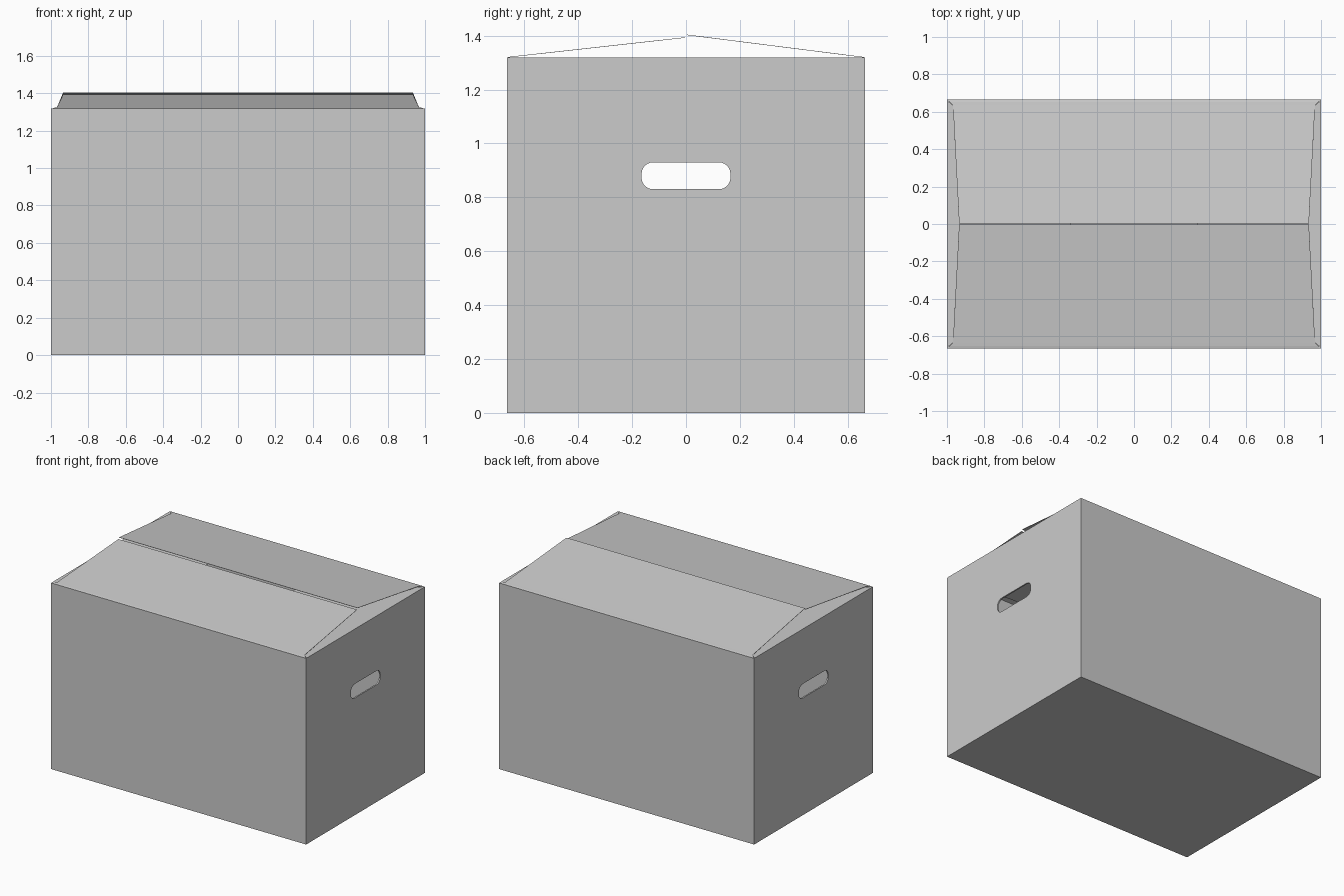
import bpy, bmesh, math

if "Cube" in bpy.data.objects:
    bpy.data.objects.remove(bpy.data.objects["Cube"])

W, D, H = 1.0, 0.665, 1.318   # half width, half depth, wall height
T = 0.01                      # board thickness


def make_object(name, verts, faces):
    mesh = bpy.data.meshes.new(name)
    mesh.from_pydata(verts, [], faces)
    bm = bmesh.new()
    bm.from_mesh(mesh)
    bmesh.ops.recalc_face_normals(bm, faces=bm.faces)
    bm.to_mesh(mesh)
    bm.free()
    obj = bpy.data.objects.new(name, mesh)
    bpy.context.collection.objects.link(obj)
    return obj


def solidify(obj, thickness, offset):
    mod = obj.modifiers.new("board", 'SOLIDIFY')
    mod.thickness = thickness
    mod.offset = offset
    mod.use_even_offset = True


# Open-topped box body
base = [(-W, -D), (W, -D), (W, D), (-W, D)]
verts = [(x, y, z) for z in (0, H) for x, y in base]
faces = [(0, 3, 2, 1)] + [(i, (i + 1) % 4, (i + 1) % 4 + 4, i + 4) for i in range(4)]
body = make_object("box_body", verts, faces)
solidify(body, T, -1)

# Rounded slot cutter through both end walls
R, SEG = 0.043, 6
outline = []
for k, (sy, sz) in enumerate([(1, 1), (-1, 1), (-1, -1), (1, -1)]):
    for i in range(SEG + 1):
        a = math.pi / 2 * (k + i / SEG)
        outline.append((sy * (0.165 - R) + R * math.cos(a),
                        0.88 + sz * (0.05 - R) + R * math.sin(a)))
n = len(outline)
verts = [(x, y, z) for x in (-1.2, 1.2) for y, z in outline]
faces = [tuple(range(n)), tuple(range(n, 2 * n))]
faces += [(i, (i + 1) % n, (i + 1) % n + n, i + n) for i in range(n)]
cutter = make_object("handle_cutter", verts, faces)
cutter.hide_render = True
cutter.hide_set(True)
cut = body.modifiers.new("handles", 'BOOLEAN')
cut.operation = 'DIFFERENCE'
cut.solver = 'EXACT'
cut.object = cutter


def flap(name, rows, along_y):
    """Sheet made of rows (distance from centre, half length, height)."""
    verts = []
    for d, h, z in rows:
        for s in (-1, 1):
            verts.append((s * h, d, z) if along_y else (d, s * h, z))
    faces = [(2 * i, 2 * i + 1, 2 * i + 3, 2 * i + 2) for i in range(len(rows) - 1)]
    solidify(make_object(name, verts, faces), 0.002, 0)


# Long top flaps, slightly raised and meeting at the middle
for name, s, tip in (("front_flap", -1, 1.393), ("back_flap", 1, 1.403)):
    flap(name, [(s * D, 0.99, H), (s * 0.652, 0.985, 1.321), (s * 0.635, 0.968, 1.323),
                (s * 0.003, 0.935, tip)], True)

# Short end flaps folded flat underneath
for name, s in (("left_flap", -1), ("right_flap", 1)):
    flap(name, [(s * W, 0.655, H), (s * 0.985, 0.65, H), (s * 0.97, 0.635, H),
                (s * 0.34, 0.605, H)], False)
